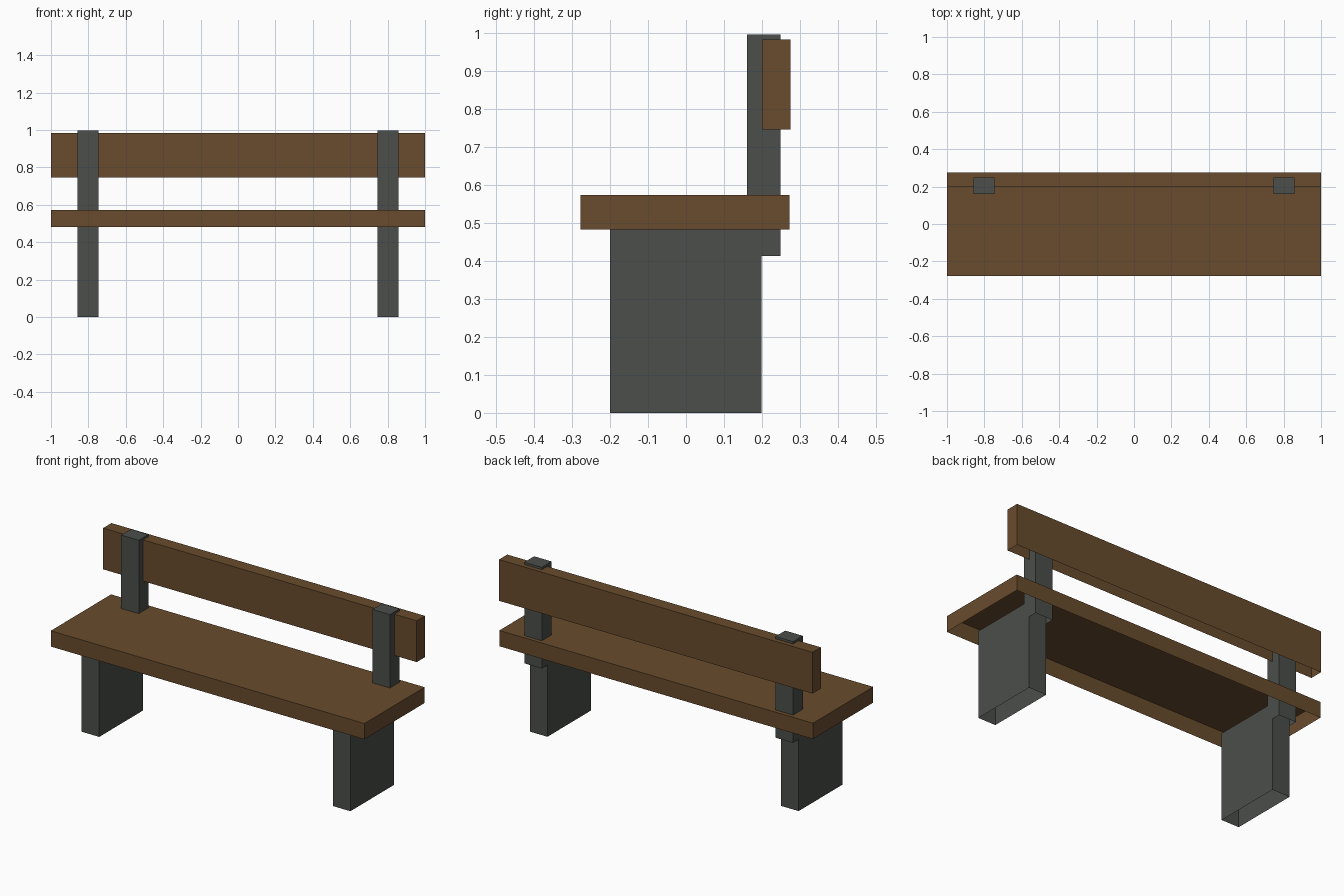
import bpy
import bmesh
from mathutils import Vector

default = bpy.data.objects.get("Cube")
if default:
    bpy.data.objects.remove(default, do_unlink=True)


def make_material(name, rgb):
    mat = bpy.data.materials.new(name)
    mat.use_nodes = True
    color = (*rgb, 1.0)
    mat.diffuse_color = color
    mat.node_tree.nodes["Principled BSDF"].inputs["Base Color"].default_value = color
    return mat


def open_box(name, x, y, z, mat):
    """Box spanning the given ranges, left open underneath."""
    low, high = (Vector(c) for c in zip(x, y, z))
    bm = bmesh.new()
    bmesh.ops.create_cube(bm, size=1)
    bmesh.ops.scale(bm, vec=high - low, verts=bm.verts)
    bmesh.ops.translate(bm, vec=(low + high) / 2, verts=bm.verts)
    bm.normal_update()
    bottom = [f for f in bm.faces if f.normal.z < -0.9]
    bmesh.ops.delete(bm, geom=bottom, context='FACES_ONLY')
    mesh = bpy.data.meshes.new(name)
    bm.to_mesh(mesh)
    bm.free()
    mesh.materials.append(mat)
    obj = bpy.data.objects.new(name, mesh)
    bpy.context.collection.objects.link(obj)
    return obj


wood = make_material("brown wood", (0.14, 0.072, 0.026))
metal = make_material("dark grey", (0.069, 0.077, 0.068))

# Planks
open_box("seat", (-1, 1), (-0.277, 0.272), (0.482, 0.573), wood)
open_box("backrest", (-1, 1), (0.20, 0.275), (0.745, 0.983), wood)

# Legs and back posts on both sides
for side, x in (("right", (-0.857, -0.745)), ("left", (0.745, 0.857))):
    open_box(side + "_leg", x, (-0.20, 0.198), (0, 0.505), metal)
    open_box(side + "_back_post", x, (0.16, 0.249), (0.413, 0.996), metal)
